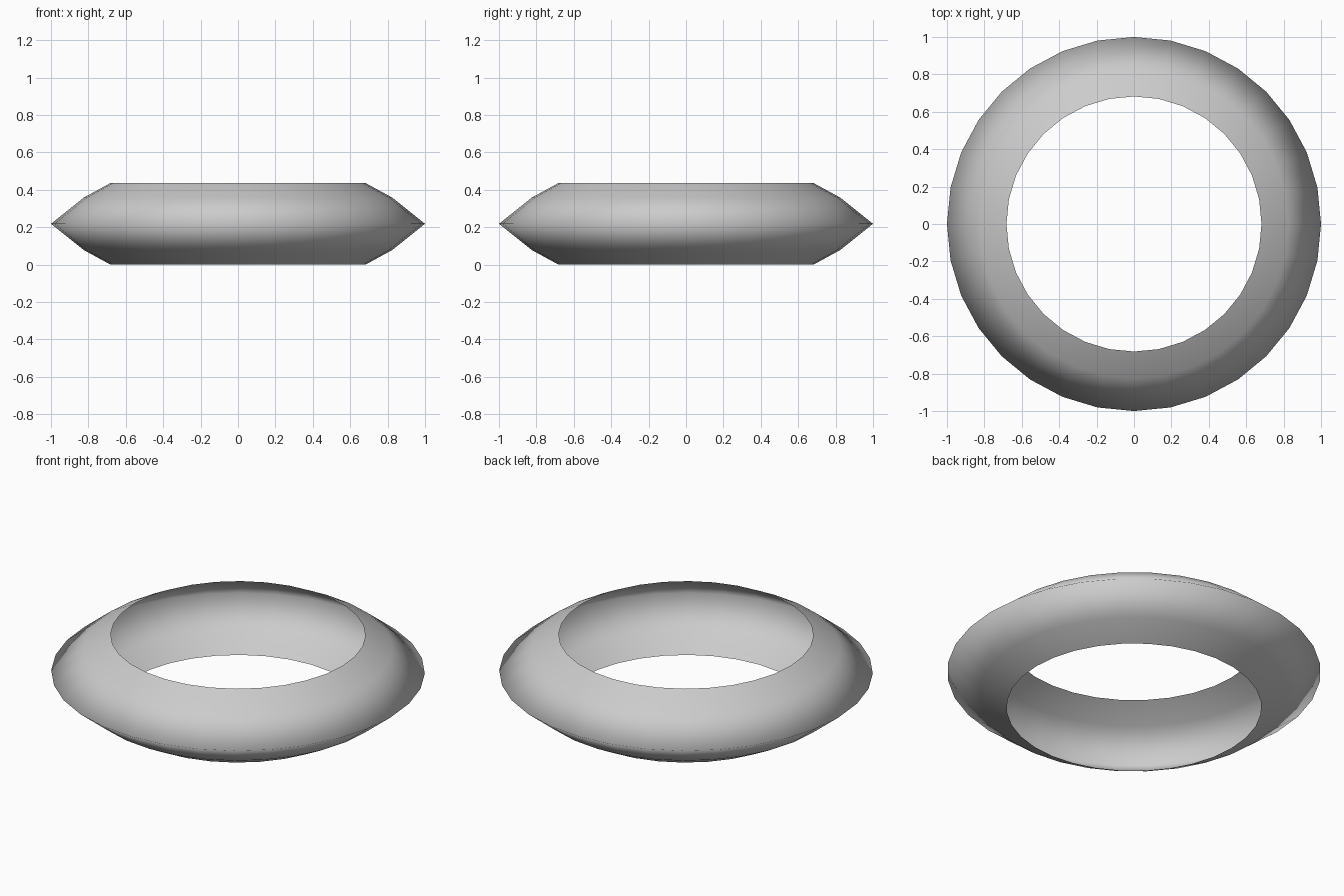
import bpy, bmesh
from math import sin, cos, pi

if "Cube" in bpy.data.objects:
    bpy.data.objects.remove(bpy.data.objects["Cube"])

SIDES = 32
# Open V-shaped profile (radius, height), spun round z
PROFILE = [(0.682, 0.0), (0.825, 0.078), (1.0, 0.218), (0.825, 0.358), (0.682, 0.436)]

# Hollow ring shell, open on the inside
bm = bmesh.new()
rings = [[bm.verts.new((r * cos(2 * pi * i / SIDES), r * sin(2 * pi * i / SIDES), z))
          for i in range(SIDES)] for r, z in PROFILE]
for low, high in zip(rings, rings[1:]):
    for i in range(SIDES):
        j = (i + 1) % SIDES
        face = bm.faces.new((low[i], low[j], high[j], high[i]))
        face.smooth = True

mesh = bpy.data.meshes.new("ring_shell")
bm.to_mesh(mesh)
bm.free()
ring = bpy.data.objects.new("ring_shell", mesh)
bpy.context.collection.objects.link(ring)
